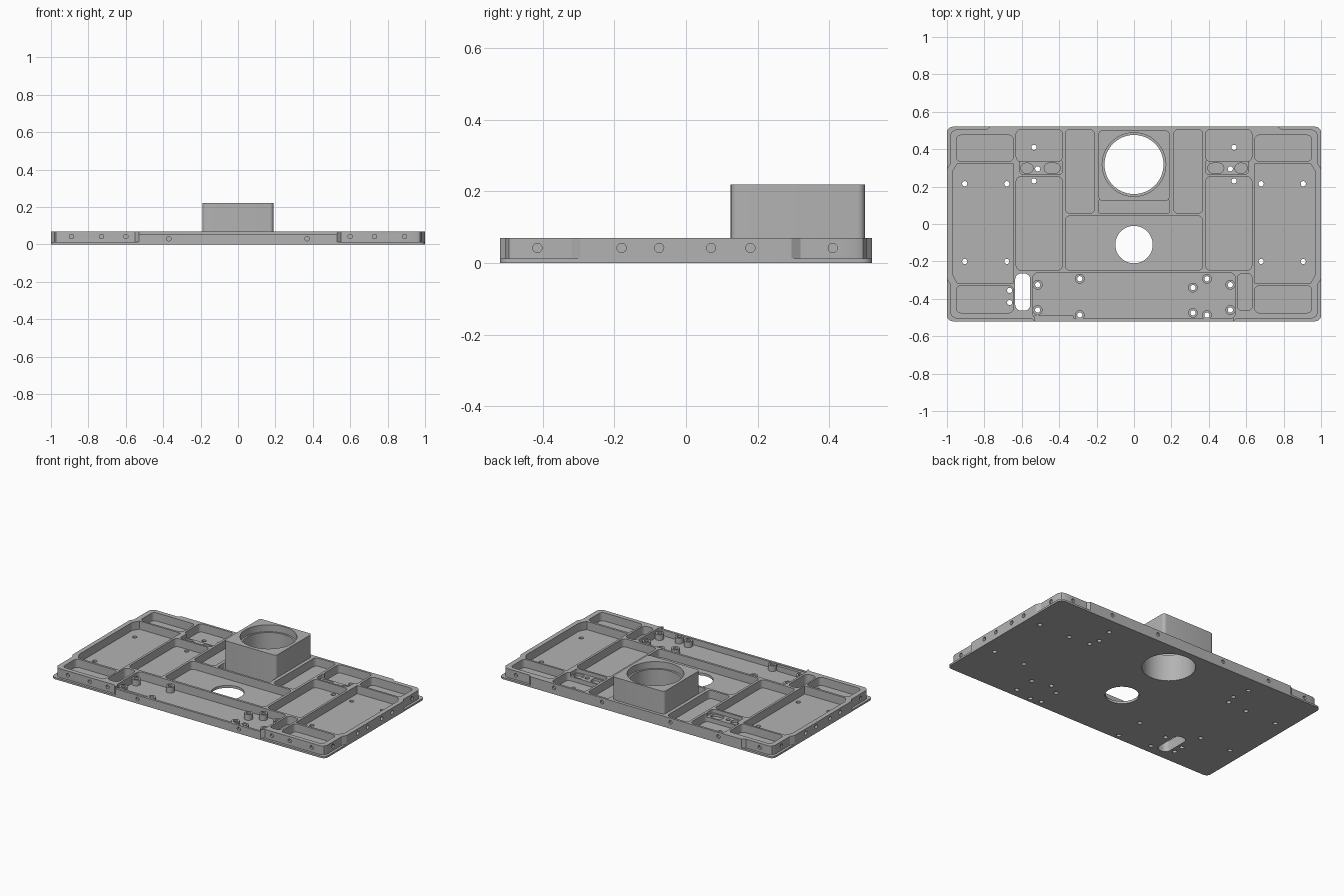
import bpy, bmesh, math
from math import sin, cos, pi

cube = bpy.data.objects.get("Cube")
if cube:
    bpy.data.objects.remove(cube, do_unlink=True)

grey = bpy.data.materials.new("machined grey")
grey.use_nodes = True
GREY = (0.45, 0.45, 0.45, 1)
grey.diffuse_color = GREY
grey.node_tree.nodes["Principled BSDF"].inputs["Base Color"].default_value = GREY

FLOOR, TOP, LIP, W, D = 0.016, 0.07, 0.055, 1.0, 0.52
ABOVE = 0.3


def rounded(x0, x1, y0, y1, r, steps=5):
    """Outline of a rectangle with round corners, anticlockwise."""
    pts = []
    for i, (cx, cy) in enumerate([(x1 - r, y1 - r), (x0 + r, y1 - r),
                                  (x0 + r, y0 + r), (x1 - r, y0 + r)]):
        for k in range(steps + 1):
            a = (i + k / steps) * pi / 2
            pts.append((cx + r * cos(a), cy + r * sin(a)))
    return pts


def circle(x, y, r, n=20):
    return [(x + r * cos(2 * pi * k / n), y + r * sin(2 * pi * k / n)) for k in range(n)]


def prism(bm, pts, z0, z1, place=lambda x, y, z: (x, y, z)):
    """Adds an upright prism; place can turn it to another axis."""
    low = [bm.verts.new(place(x, y, z0)) for x, y in pts]
    high = [bm.verts.new(place(x, y, z1)) for x, y in pts]
    faces = [bm.faces.new(low[::-1]), bm.faces.new(high)]
    for i in range(len(pts)):
        j = (i + 1) % len(pts)
        faces.append(bm.faces.new((low[i], low[j], high[j], high[i])))
    bmesh.ops.recalc_face_normals(bm, faces=faces)


def make(name, bm):
    mesh = bpy.data.meshes.new(name)
    bm.to_mesh(mesh)
    bm.free()
    mesh.materials.append(grey)
    ob = bpy.data.objects.new(name, mesh)
    bpy.context.collection.objects.link(ob)
    return ob


def combine(target, bm, operation):
    """Applies a boolean with the shapes in bm, then drops the tool."""
    tool = make("tool", bm)
    tool.hide_render = True
    mod = target.modifiers.new("cut", "BOOLEAN")
    mod.operation, mod.object = operation, tool
    mod.solver, mod.use_self = "EXACT", True
    graph = bpy.context.evaluated_depsgraph_get()
    mesh = bpy.data.meshes.new_from_object(target.evaluated_get(graph))
    target.modifiers.clear()
    target.data = mesh
    bpy.data.objects.remove(tool, do_unlink=True)


# Base plate: thin flange, with the wall stepped in at the corners
bm = bmesh.new()
prism(bm, rounded(-W, W, -D, D, 0.03), 0, TOP)
base = make("base_plate", bm)

S = 0.016
bm = bmesh.new()
for m in (1, -1):
    for front, start in ((-1, 0.53), (1, 0.77)):
        inner = [(start, D), (start + 0.02, D - S), (W - S - 0.03, D - S),
                 (W - S - 0.01, D - S - 0.01), (W - S, D - S - 0.03),
                 (W - S, 0.32), (W, 0.295)]
        outer = [(W + 0.1, 0.295), (W + 0.1, D + 0.1), (start, D + 0.1)]
        prism(bm, [(m * x, front * y) for x, y in inner + outer], 0.012, ABOVE)
combine(base, bm, "DIFFERENCE")

# Pockets milled into the top
bm = bmesh.new()


def pocket(x0, x1, y0, y1, r=0.025, z=FLOOR):
    prism(bm, rounded(x0, x1, y0, y1, r), z, ABOVE)


def pockets(x0, x1, y0, y1, r=0.025, z=FLOOR):
    pocket(x0, x1, y0, y1, r, z)
    pocket(-x1, -x0, y0, y1, r, z)


pockets(0.645, 0.95, 0.335, 0.475)
pockets(0.645, 0.95, -0.475, -0.33)
pockets(0.383, 0.63, 0.335, 0.505)
pockets(0.383, 0.63, -0.247, 0.252)
pockets(0.212, 0.367, 0.057, 0.505)
pocket(-0.367, 0.367, -0.247, 0.043)
pocket(-0.19, 0.19, 0.057, 0.13, 0.01)
pocket(-0.54, 0.54, -0.505, -0.262)
pocket(0.553, 0.632, -0.463, -0.265)
# Low bridge with two small slots each side
pockets(0.383, 0.61, 0.264, 0.345, 0.02, 0.045)
pockets(0.395, 0.48, 0.272, 0.325, 0.025, 0.03)
pockets(0.54, 0.605, 0.272, 0.325, 0.025, 0.03)
# Large side pockets with clipped outer corners
for m in (1, -1):
    prism(bm, [(m * x, y) for x, y in (
        (0.645, -0.315), (0.945, -0.315), (0.97, -0.27),
        (0.97, 0.28), (0.945, 0.322), (0.645, 0.322))], FLOOR, ABOVE)
# Lowered front wall
prism(bm, rounded(-0.53, 0.53, -0.6, -0.48, 0.005), LIP, ABOVE)
combine(base, bm, "DIFFERENCE")

# Camera-style square boss and screw bosses
bosses = [(-0.515, -0.325), (-0.29, -0.293), (-0.515, -0.46), (-0.29, -0.487),
          (0.315, -0.34), (0.39, -0.293), (0.515, -0.325), (0.515, -0.46),
          (0.39, -0.487), (0.315, -0.475)]
bm = bmesh.new()
prism(bm, rounded(-0.19, 0.19, 0.125, 0.5, 0.02), 0.005, 0.22)
for x, y in bosses:
    prism(bm, circle(x, y, 0.026), 0.005, LIP - 0.002)
# Thickened front wall beside the left bosses
prism(bm, rounded(-0.535, -0.32, -0.51, -0.487, 0.01), 0.005, LIP - 0.004)
combine(base, bm, "UNION")

# Through holes: main bore, cable hole, slot and screw holes
bm = bmesh.new()
prism(bm, circle(0, 0.318, 0.158, 64), -0.1, ABOVE)
prism(bm, circle(0, -0.11, 0.1, 48), -0.1, ABOVE)
prism(bm, rounded(-0.635, -0.555, -0.463, -0.265, 0.03), -0.1, ABOVE)
holes = [(-0.665, -0.355), (-0.665, -0.42)] + bosses
for x, y in ((0.905, 0.215), (0.68, 0.215), (0.905, -0.2), (0.68, -0.2),
             (0.535, 0.41), (0.535, 0.23), (0.515, 0.295)):
    holes += [(x, y), (-x, y)]
for x, y in holes:
    prism(bm, circle(x, y, 0.014, 14), -0.1, ABOVE)
combine(base, bm, "DIFFERENCE")

# Counterbore at the mouth of the main bore
bm = bmesh.new()
prism(bm, circle(0, 0.318, 0.17, 64), 0.175, ABOVE)
combine(base, bm, "DIFFERENCE")

# Shallow screw holes around the outer walls
bm = bmesh.new()
for m in (1, -1):
    for y in (-0.415, -0.18, -0.075, 0.07, 0.18, 0.41):
        prism(bm, circle(y, 0.042, 0.013, 14), 0.975, 1.1,
              lambda a, b, c: (m * c, a, b))
    for x, z in ((0.89, 0.042), (0.73, 0.042), (0.6, 0.042), (0.37, 0.03)):
        prism(bm, circle(m * x, z, 0.012, 14), 0.49 if x > 0.5 else 0.508, 0.6,
              lambda a, b, c: (a, -c, b))
    for x in (0.89, 0.6, 0.25):
        prism(bm, circle(m * x, 0.042, 0.012, 14), 0.49 if x > 0.8 else 0.509, 0.6,
              lambda a, b, c: (a, c, b))
combine(base, bm, "DIFFERENCE")

bpy.ops.object.select_all(action="DESELECT")
base.select_set(True)
bpy.context.view_layer.objects.active = base
bpy.ops.object.shade_smooth_by_angle(angle=math.radians(30))
